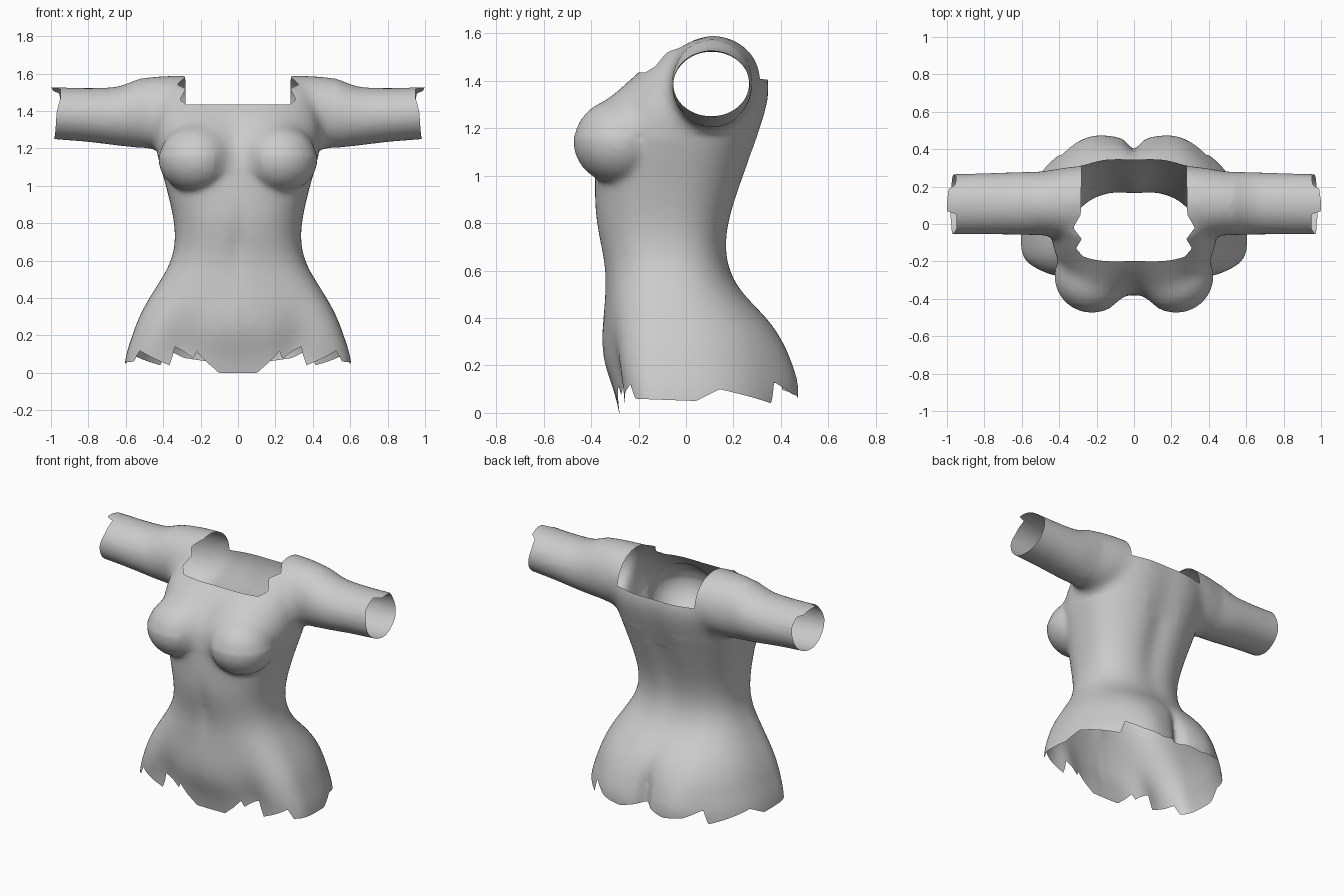
import bpy, bmesh, math
from mathutils import Matrix, Vector

cube = bpy.data.objects.get("Cube")
if cube:
    bpy.data.objects.remove(cube)

grey = bpy.data.materials.new("plain grey")
grey.use_nodes = True
grey.diffuse_color = (0.6, 0.6, 0.6, 1)
grey.node_tree.nodes["Principled BSDF"].inputs["Base Color"].default_value = (0.6, 0.6, 0.6, 1)


def lerp(table, t):
    """Piecewise linear lookup in rows of (key, value...)."""
    if t <= table[0][0]:
        return table[0][1:]
    for a, b in zip(table, table[1:]):
        if t <= b[0]:
            f = (t - a[0]) / (b[0] - a[0])
            return [p + (q - p) * f for p, q in zip(a[1:], b[1:])]
    return table[-1][1:]


def soft_lerp(table, t, reach):
    """Lookup averaged over a short span, which rounds the corners."""
    rows = [lerp(table, t + reach * k / 2) for k in (-2, -1, 0, 1, 2)]
    return [sum(column) / len(rows) for column in zip(*rows)]


def bump(v, centre, width):
    return math.exp(-((v - centre) / width) ** 2)


def power(c, n):
    return math.copysign(abs(c) ** (2 / n), c)


def loft(bm, rings):
    """Closed tube through equal rings of points."""
    loops = [[bm.verts.new(p) for p in ring] for ring in rings]
    for a, b in zip(loops, loops[1:]):
        for i in range(len(a)):
            j = (i + 1) % len(a)
            bm.faces.new((a[i], a[j], b[j], b[i]))
    bm.faces.new(loops[0][::-1])
    bm.faces.new(loops[-1])


# Torso sections: height, half width, front y, back y
TORSO = [(-.08, .62, -.265, .455), (.1, .6, -.29, .455), (.2, .565, -.315, .43), (.3, .53, -.325, .405),
         (.4, .475, -.33, .345), (.5, .41, -.335, .24), (.6, .355, -.34, .185), (.7, .335, -.36, .173),
         (.8, .34, -.38, .187), (.9, .36, -.385, .217), (1, .385, -.382, .252), (1.1, .415, -.37, .287),
         (1.2, .44, -.345, .322), (1.3, .445, -.295, .35), (1.4, .42, -.235, .36), (1.5, .37, -.13, .32),
         (1.55, .32, -.06, .26)]


def torso_ring(z, count=96):
    w, front, back = soft_lerp(TORSO, z, .05)
    hip = bump(z, .05, .35)
    mid = -.08 + .06 * max(0, z - .7)
    ring = []
    for i in range(count):
        a = math.tau * i / count
        c, s = math.cos(a), math.sin(a)
        n = 2.4 + (hip if s < 0 else .6 * bump(z, 1.42, .15))
        x = w * power(c, n)
        y = mid + power(s, n) * (back - mid if s > 0 else mid - front)
        if s > 0:
            # Buttocks, their cleft and the spine groove
            y += s * .045 * bump(abs(x), .24, .15) * bump(z, .14, .2)
            y -= s * .06 * bump(x, 0, .04) * bump(z, .08, .22)
            y -= s * .025 * bump(x, 0, .085) * bump(z, 1, .35)
        else:
            # Belly, navel line, hollow beside the hip bone and upper chest
            y += s * .03 * bump(x, 0, .19) * bump(z, .26, .2)
            y -= s * .015 * bump(x, 0, .04) * bump(z, .68, .15)
            y -= s * .032 * bump(abs(x), .31, .09) * bump(z, .14, .16)
            y += s * .125 * bump(abs(x), .22, .15) * bump(z, 1.22, .14)
        ring.append((x, y, z))
    return ring


# Sleeve sections: x, centre y, half depth, bottom z, top z
SLEEVE = [(.14, .115, .2, 1.28, 1.57), (.28, .115, .2, 1.22, 1.592), (.4, .115, .185, 1.19, 1.59),
          (.5, .11, .17, 1.2, 1.585), (.64, .11, .167, 1.215, 1.527), (.8, .108, .163, 1.235, 1.522),
          (1.06, .105, .16, 1.255, 1.53)]


def sleeve_ring(x, side, count=48):
    y, depth, low, high = soft_lerp(SLEEVE, x, .04)
    ring = []
    for i in range(count):
        a = math.tau * i / count * side
        ring.append((side * x, y + depth * math.cos(a),
                     (low + high) / 2 + (high - low) / 2 * math.sin(a)))
    return ring


# Solid body: torso, sleeves and bust, later fused into one skin
bm = bmesh.new()
loft(bm, [torso_ring(-.08 + .03 * i) for i in range(55)])
for side in (1, -1):
    loft(bm, [sleeve_ring(.14 + .04 * i, side) for i in range(24)])
    m = Matrix.Translation((side * .225, -.28, 1.145)) @ Matrix.Diagonal((.2, .195, .182, 1))
    bmesh.ops.create_uvsphere(bm, u_segments=48, v_segments=32, radius=1, matrix=m)
bmesh.ops.recalc_face_normals(bm, faces=bm.faces)
mesh = bpy.data.meshes.new("body_solid")
bm.to_mesh(mesh)
bm.free()
torso = bpy.data.objects.new("torso_shell", mesh)
bpy.context.collection.objects.link(torso)
remesh = torso.modifiers.new("fuse", "REMESH")
remesh.mode = "VOXEL"
remesh.voxel_size = .015
smooth = torso.modifiers.new("soften", "SMOOTH")
smooth.factor = .5
smooth.iterations = 9
bpy.context.view_layer.update()
graph = bpy.context.evaluated_depsgraph_get()
skin = bpy.data.meshes.new_from_object(torso.evaluated_get(graph))
torso.modifiers.clear()
torso.data = skin
bpy.data.meshes.remove(mesh)


def cut(bm, axis, edge, trim=0):
    """Slice where a coordinate meets edge(co); trim the side of that sign."""
    normal = Vector((0, 0, 0))
    normal[axis] = 1
    for v in bm.verts:
        v.co[axis] -= edge(v.co)
    bmesh.ops.bisect_plane(bm, geom=bm.verts[:] + bm.edges[:] + bm.faces[:], dist=1e-5,
                           plane_co=(0, 0, 0), plane_no=normal,
                           clear_outer=trim > 0, clear_inner=trim < 0)
    for v in bm.verts:
        v.co[axis] += edge(v.co)


# Ragged hem: degrees from the front, height
HEM = [(0, 0), (20, 0), (30, .055), (38, .115), (41, .075), (52, .14), (55, .04), (66, .12), (69, .06),
       (94, .05), (104, .1), (131, .04), (134, .13), (147, .08), (162, .06), (180, .1)]
# Torn sleeve end: degrees around the arm, reach
CUFF = [(-180, .97), (-90, .985), (-20, .97), (20, .95), (45, .955), (55, .99), (85, 1), (105, 1),
        (112, .95), (150, .95), (180, .97)]
# Shoulder side of the neck opening: depth, half width
NECK = [(-.2, .25), (-.13, .31), (-.08, .28), (-.02, .325), (.05, .285), (.3, .28)]


def hem(co):
    return lerp(HEM, math.degrees(math.atan2(abs(co.x), -co.y)))[0]


def cuff(co):
    return lerp(CUFF, math.degrees(math.atan2(co.z - 1.39, co.y - .105)))[0]


def neck_side(co):
    return lerp(NECK, co.y)[0]


def neck_line(co):
    return 1.435 - .055 * (co.y + .2)


bm = bmesh.new()
bm.from_mesh(skin)
# Blend the upper chest, cleavage, shoulders and armpits
blend = [v for v in bm.verts if abs(v.co.x) < .52 and v.co.z > (1.06 if abs(v.co.x) < .12 else 1.17)]
for _ in range(24):
    bmesh.ops.smooth_vert(bm, verts=blend, factor=.5, use_axis_x=True, use_axis_y=True, use_axis_z=True)
cut(bm, 2, hem, -1)
cut(bm, 0, cuff, 1)
cut(bm, 0, lambda co: -cuff(co), -1)
cut(bm, 0, neck_side)
cut(bm, 0, lambda co: -neck_side(co))
cut(bm, 2, neck_line)
gone = []
for f in bm.faces:
    c = f.calc_center_median()
    if abs(c.x) < neck_side(c) and c.z > neck_line(c):
        gone.append(f)
bmesh.ops.delete(bm, geom=gone, context="FACES")
bmesh.ops.recalc_face_normals(bm, faces=bm.faces)
for f in bm.faces:
    f.smooth = True
    f.material_index = 0
bm.to_mesh(skin)
bm.free()
skin.name = "torso_shell"
skin.materials.clear()
skin.materials.append(grey)
